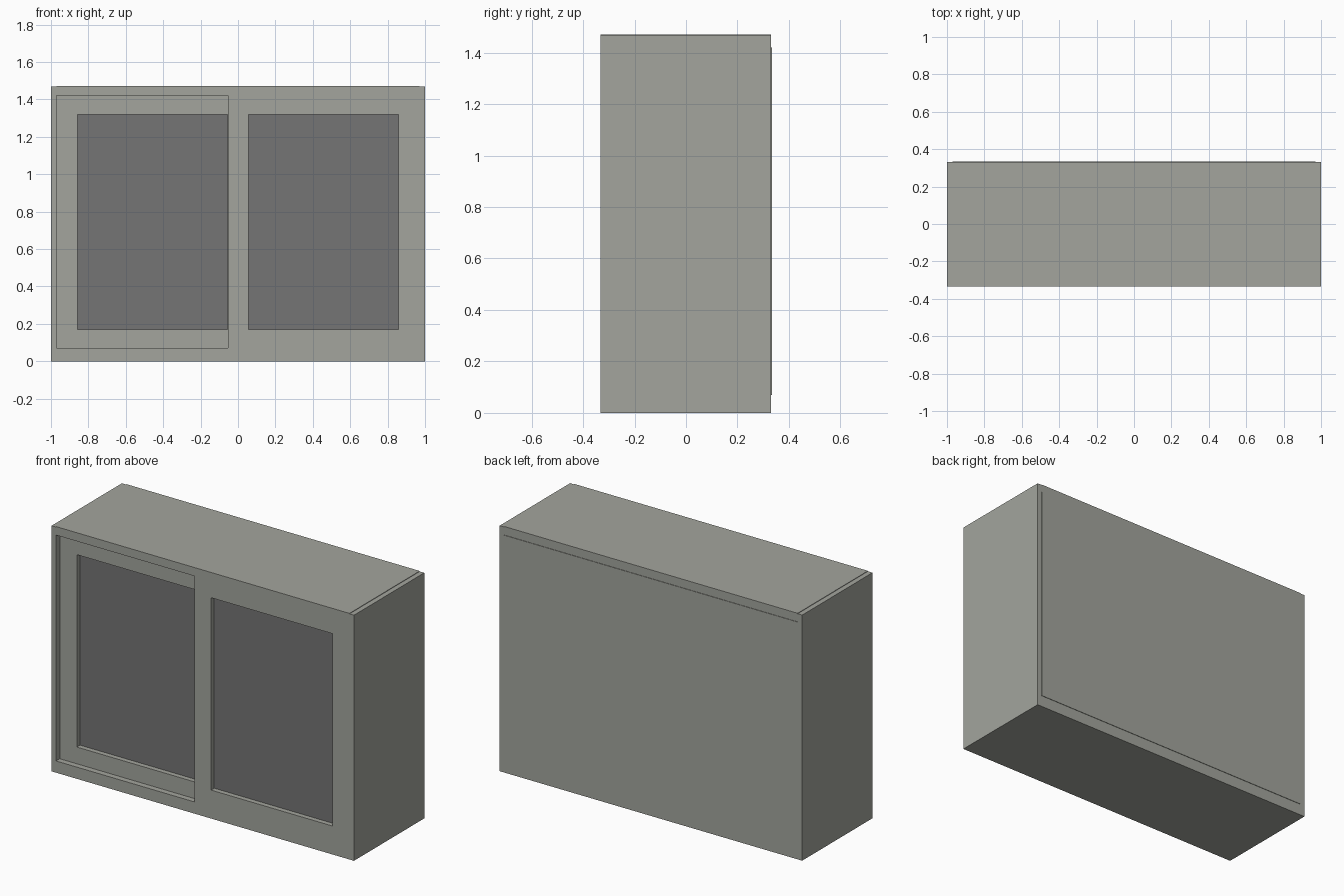
import bpy
import bmesh

if "Cube" in bpy.data.objects:
    bpy.data.objects.remove(bpy.data.objects["Cube"])


def material(name, rgb):
    m = bpy.data.materials.new(name)
    m.diffuse_color = (*rgb, 1.0)
    m.use_nodes = True
    m.node_tree.nodes["Principled BSDF"].inputs["Base Color"].default_value = m.diffuse_color
    return m


BODY = material("warm_grey_paint", (0.366, 0.376, 0.337))
GLASS = material("dark_grey_glass", (0.178, 0.178, 0.178))


def add_boxes(name, boxes, mat):
    """One object made of boxes given as (x0, x1, y0, y1, z0, z1)."""
    bm = bmesh.new()
    for x0, x1, y0, y1, z0, z1 in boxes:
        for v in bmesh.ops.create_cube(bm, size=1.0)["verts"]:
            v.co = (x1 if v.co.x > 0 else x0,
                    y1 if v.co.y > 0 else y0,
                    z1 if v.co.z > 0 else z0)
    mesh = bpy.data.meshes.new(name)
    bm.to_mesh(mesh)
    bm.free()
    mesh.materials.append(mat)
    ob = bpy.data.objects.new(name, mesh)
    bpy.context.collection.objects.link(ob)
    return ob


FRONT, BACK = -0.333, 0.331
SIDE = 0.97           # inner face of the side panels
LOW, HIGH = 0.07, 1.42  # opening height

# Carcass
for name, s in (("left_side", -1), ("right_side", 1)):
    xs = sorted((s * SIDE, s * 1.0))
    add_boxes(name, [(*xs, FRONT, BACK, 0, 1.468)], BODY)
add_boxes("top_panel", [(-SIDE, SIDE, FRONT, BACK, HIGH, 1.471)], BODY)
add_boxes("bottom_panel", [(-SIDE, SIDE, FRONT, BACK, 0, LOW)], BODY)
add_boxes("back_panel", [(-SIDE, SIDE, 0.30, 0.334, LOW, HIGH)], BODY)


def sliding_door(name, x0, x1, wx0, wx1, y):
    """Framed door with a recessed pane; y is its front face."""
    t, z0, z1 = 0.035, 0.17, 1.32
    add_boxes(name + "_frame", [
        (x0, wx0, y, y + t, LOW, HIGH),
        (wx1, x1, y, y + t, LOW, HIGH),
        (wx0, wx1, y, y + t, LOW, z0),
        (wx0, wx1, y, y + t, z1, HIGH)], BODY)
    add_boxes(name + "_pane",
              [(wx0, wx1, y + 0.03, y + t, z0, z1)], GLASS)


# Right door runs flush in front, left door slides behind it
sliding_door("right_door", -0.053, SIDE, 0.055, 0.857, FRONT)
sliding_door("left_door", -SIDE, 0.053, -0.857, -0.055, FRONT + 0.035)
